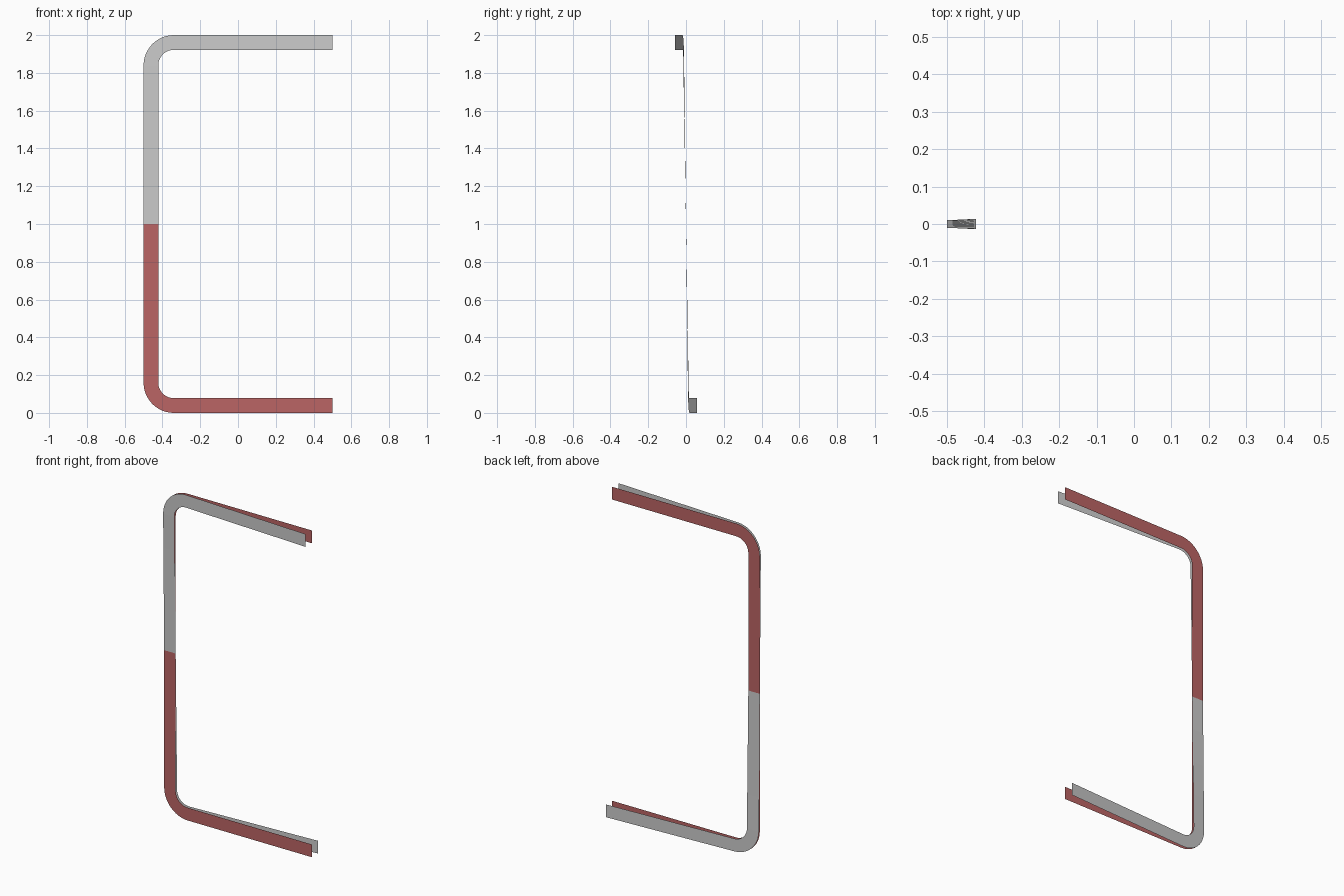
import bpy, bmesh
from math import cos, sin, pi

if "Cube" in bpy.data.objects:
    bpy.data.objects.remove(bpy.data.objects["Cube"])

WIDTH, RADIUS, STEPS = 0.078, 0.16, 12
CX, CZ = -0.5 + RADIUS, RADIUS


def band_rows():
    """Pairs of (outer, inner) points in x,z along the C, top arm to bottom arm."""
    top = [((0.5, 2.0), (0.5, 2.0 - WIDTH))]
    for i in range(STEPS + 1):
        a = pi / 2 + i / STEPS * pi / 2
        top.append(tuple((CX + r * cos(a), 2 - CZ + r * sin(a))
                         for r in (RADIUS, RADIUS - WIDTH)))
    # straight upright, split evenly so the twist stays even
    z0, z1 = 2 - CZ, 1.0
    for i in range(1, 5):
        z = z0 + (z1 - z0) * i / 4
        top.append(((-0.5, z), (-0.5 + WIDTH, z)))
    mirrored = [tuple((x, 2 - z) for x, z in row) for row in reversed(top[:-1])]
    return top + mirrored


def flat(x, z):
    return 0.0


def twisted(x, z):
    # arms splay forward at the top and backward at the bottom
    g = max(-1.0, min(1.0, (1 - z) / (1 - CZ)))
    return g * (0.01 + 0.049 * (x + 0.5))


def make_band(name, depth, colour=None):
    bm = bmesh.new()
    rows = [[bm.verts.new((x, depth(x, z), z)) for x, z in row] for row in band_rows()]
    for (a, b), (c, d) in zip(rows, rows[1:]):
        bm.faces.new((a, c, d, b))
    mesh = bpy.data.meshes.new(name)
    bm.to_mesh(mesh)
    bm.free()
    obj = bpy.data.objects.new(name, mesh)
    bpy.context.collection.objects.link(obj)
    if colour:
        mat = bpy.data.materials.new(name + "_paint")
        mat.diffuse_color = colour
        mat.use_nodes = True
        mat.node_tree.nodes["Principled BSDF"].inputs["Base Color"].default_value = mat.diffuse_color
        mesh.materials.append(mat)
    return obj


# Flat red band and the twisted grey band crossing it halfway up
make_band("red_band", flat, (0.5, 0.13, 0.13, 1))
make_band("grey_band", twisted)
